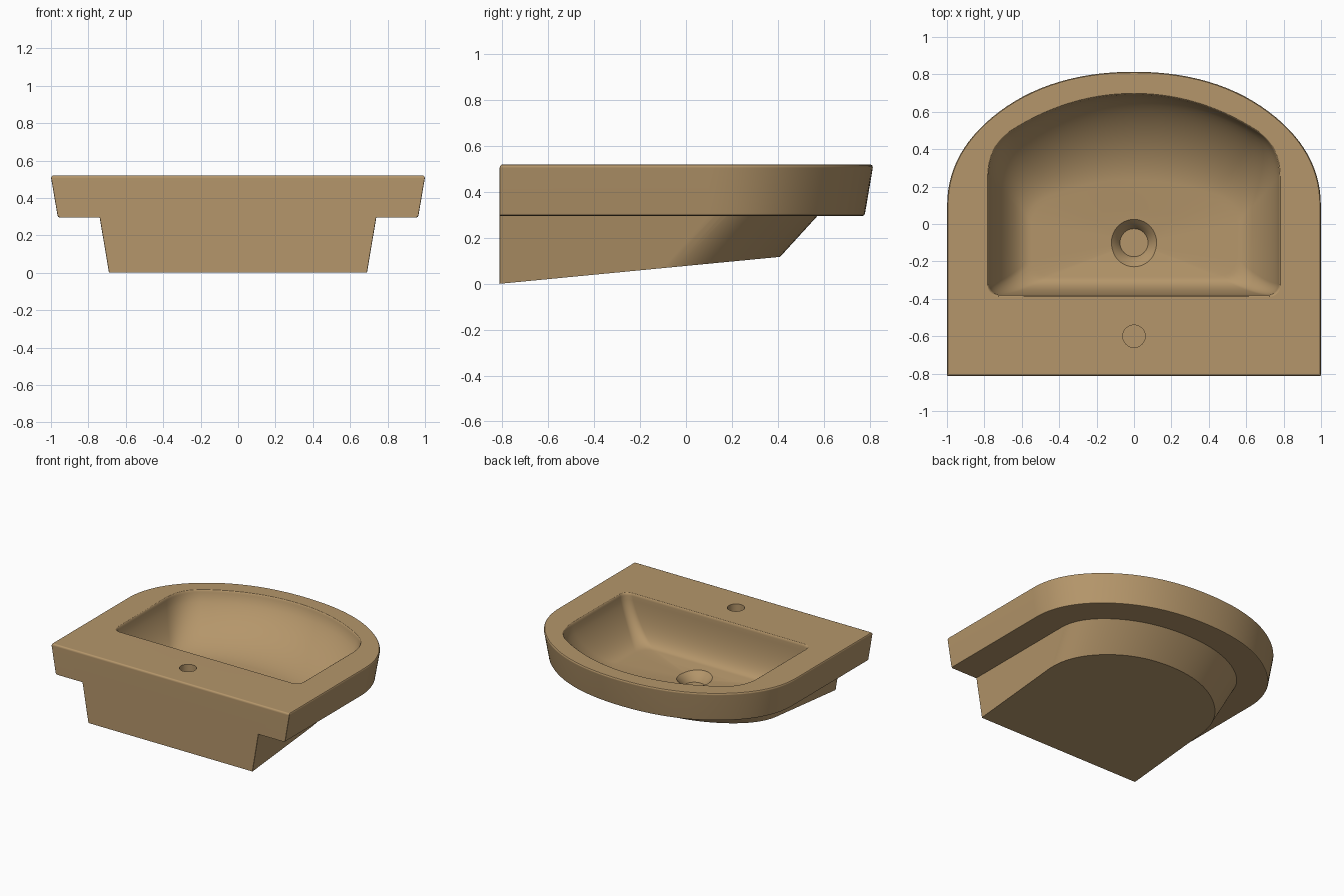
import bpy, bmesh, math

if "Cube" in bpy.data.objects:
    bpy.data.objects.remove(bpy.data.objects["Cube"])

clay = bpy.data.materials.new("tan_ceramic")
clay.diffuse_color = (0.46, 0.305, 0.145, 1)
clay.use_nodes = True
clay.node_tree.nodes["Principled BSDF"].inputs["Base Color"].default_value = clay.diffuse_color


def bez(a, b, c, n):
    return [tuple((1 - t) ** 2 * p + 2 * t * (1 - t) * q + t * t * r for p, q, r in zip(a, b, c))
            for t in [i / n for i in range(n + 1)]]


def outline(w, yb, ys, yf, kx, ky, slope, r, off=0, offb=0):
    """D-shaped ring: straight back and sides, bowed front through a knee point."""
    w, yf, yb, kx, ky = w + off, yf + off, yb - offb, kx + off * .6, ky + off * .8
    half = [(w - r + r * math.cos(a), yb + r + r * math.sin(a))
            for a in [math.radians(-90 + 18 * i) for i in range(6)]]
    half += bez((w, ys), (w, ky - slope * (w - kx)), (kx, ky), 14)
    half += bez((kx, ky), (kx - (yf - ky) / slope, yf), (0, yf), 14)[1:]
    return half + [(-x, y) for x, y in half[-2::-1]]


def loft(name, rings):
    """Closed solid through equal-length rings listed bottom to top or top to bottom."""
    bm = bmesh.new()
    vs = [[bm.verts.new(p) for p in ring] for ring in rings]
    n = len(vs[0])
    for a, b in zip(vs, vs[1:]):
        for i in range(n):
            j = (i + 1) % n
            bm.faces.new((a[i], a[j], b[j], b[i]))
    bm.faces.new(vs[0][::-1])
    bm.faces.new(vs[-1])
    bmesh.ops.recalc_face_normals(bm, faces=bm.faces)
    me = bpy.data.meshes.new(name)
    bm.to_mesh(me)
    bm.free()
    me.materials.append(clay)
    ob = bpy.data.objects.new(name, me)
    bpy.context.collection.objects.link(ob)
    return ob


def at(ring, z):
    return [(x, y, z) for x, y in ring]


def circles(y, prof):
    return [[(r * math.cos(math.tau * i / 40), y + r * math.sin(math.tau * i / 40), z)
             for i in range(40)] for r, z in prof]


def combine(target, other, op):
    m = target.modifiers.new(op.lower(), 'BOOLEAN')
    m.operation, m.object, m.solver = op, other, 'EXACT'
    bpy.context.view_layer.objects.active = target
    bpy.ops.object.modifier_apply(modifier=m.name)
    bpy.data.objects.remove(other)


# Upper rim slab, tapering downwards with softened edges
rim_shape = (1.0, -.812, .1, .815, .72, .602, .75, .005)
rim = [(.296, -.045, 0), (.299, -.039, 0), (.306, -.035, 0), (.505, -.001, 0),
       (.513, -.002, -.002), (.518, -.006, -.006), (.52, -.013, -.012)]
sink = loft("washbasin", [at(outline(*rim_shape, o, b), z) for z, o, b in rim])

# Lower body with sloping underside
low = outline(.69, -.812, -.1, .41, .49, .259, .746, .005)
top = outline(.74, -.812, .1, .575, .53, .432, .66, .005)
body = loft("lower_body", [[(x, y, (y + .812) * .096) for x, y in low], at(top, .298), at(top, .34)])
combine(sink, body, 'UNION')

# Bowl: rounded lip, elliptical walls, steep back, floor falling towards the drain
bowl_shape = (.775, -.38, .25, .69, .655, .492, .64, .06)
rings = [at(outline(*bowl_shape, o, o), z)
         for z, o in [(.54, .011), (.5205, .010), (.518, .006), (.511, .002)]]
lip = outline(*bowl_shape)
floor = outline(.55, -.28, .0, .2, .4, .14, .3, .1)
for k in range(17):
    a = math.pi / 2 * k / 16
    c, z = max(0, 1 - math.cos(a)), .50 - .31 * math.sin(a)
    s = c ** .72
    rings.append([(p[0] + (q[0] - p[0]) * s,
                   p[1] + (q[1] - p[1]) * (c ** 1.15 if p[1] < -.3 else s), z)
                  for p, q in zip(lip, floor)])
for f, z in [(.6, .178), (.22, .171)]:
    rings.append([(x * f, -.1 + (y + .1) * f, z) for x, y in floor])
combine(sink, loft("bowl_cutter", rings), 'DIFFERENCE')

# Drain recess and tap hole
combine(sink, loft("drain_cutter", circles(-.1, [(.14, .2), (.125, .175), (.105, .155), (.085, .13), (.075, .11)])),
        'DIFFERENCE')
combine(sink, loft("tap_hole_cutter", circles(-.6, [(.06, .6), (.06, .42)])), 'DIFFERENCE')

# Smooth shading with crisp edges
bpy.ops.object.select_all(action='DESELECT')
sink.select_set(True)
bpy.context.view_layer.objects.active = sink
bpy.ops.object.shade_smooth_by_angle(angle=math.radians(32))
wn = sink.modifiers.new("even_normals", 'WEIGHTED_NORMAL')
wn.keep_sharp = True
